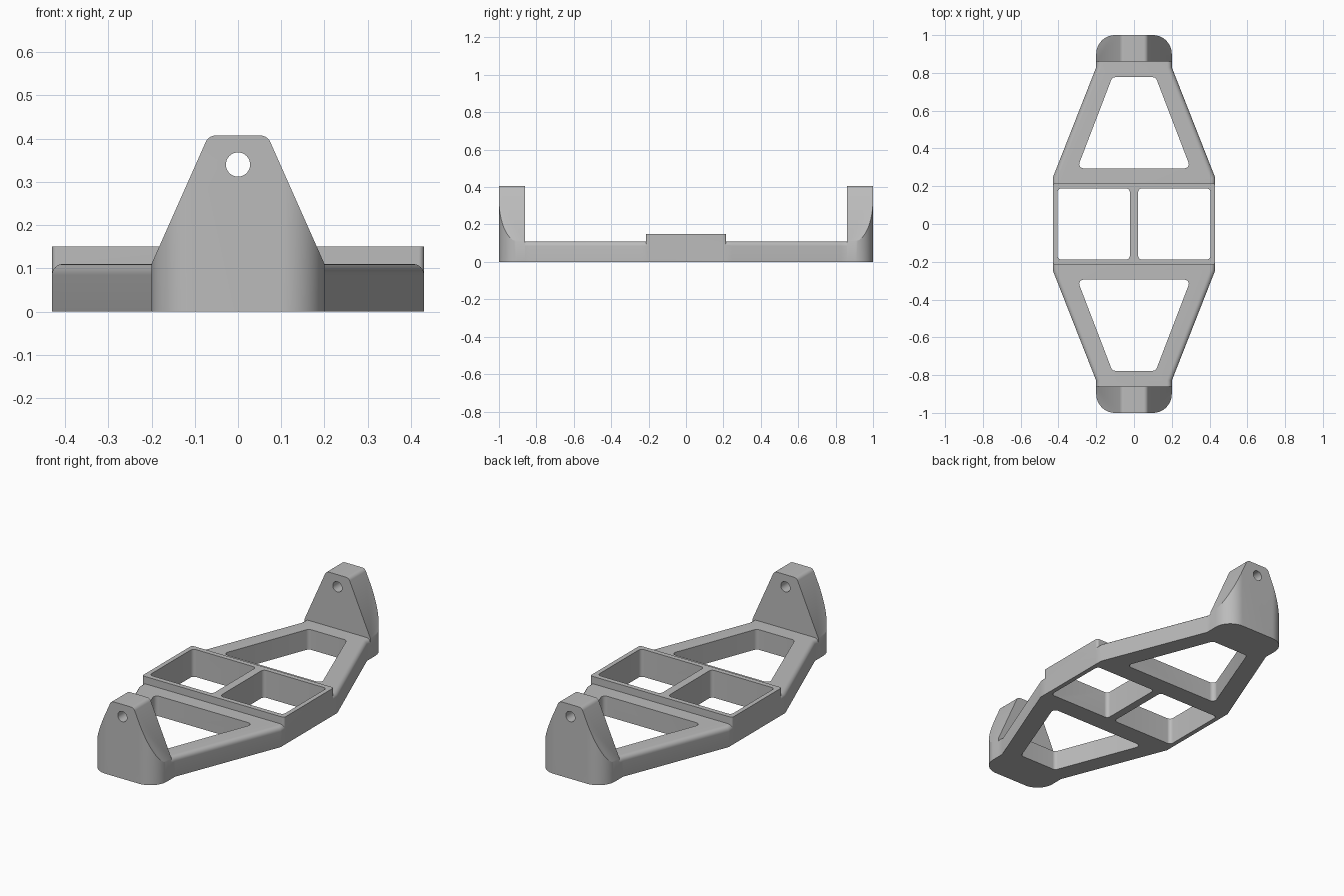
import bpy, bmesh, math
from mathutils import Vector

cube = bpy.data.objects.get("Cube")
if cube:
    bpy.data.objects.remove(cube, do_unlink=True)

grey = bpy.data.materials.new("plain_grey")
grey.use_nodes = True
COLOR = (0.5, 0.5, 0.5, 1)
grey.diffuse_color = COLOR
grey.node_tree.nodes["Principled BSDF"].inputs["Base Color"].default_value = COLOR


def fillet(corners, steps=10):
    """Round each (x, y, radius) corner of a closed outline."""
    out = []
    for i, (x, y, r) in enumerate(corners):
        p = Vector((x, y))
        if r == 0:
            out.append(p)
            continue
        a = (Vector(corners[i - 1][:2]) - p).normalized()
        b = (Vector(corners[(i + 1) % len(corners)][:2]) - p).normalized()
        half = a.angle(b) / 2
        centre = p + (a + b).normalized() * r / math.sin(half)
        start = p + a * r / math.tan(half) - centre
        end = p + b * r / math.tan(half) - centre
        turn = math.atan2(start.x * end.y - start.y * end.x, start.dot(end))
        for k in range(steps + 1):
            t = turn * k / steps
            c, s = math.cos(t), math.sin(t)
            out.append(centre + Vector((start.x * c - start.y * s, start.x * s + start.y * c)))
    return out


def prism(name, outline, lo, hi, along_y=False, soften=None):
    """Extrude an outline along z, or along y for front profiles."""
    bm = bmesh.new()
    place = (lambda p, d: (p.x, d, p.y)) if along_y else (lambda p, d: (p.x, p.y, d))
    face = bm.faces.new([bm.verts.new(place(p, lo)) for p in outline])
    grown = bmesh.ops.extrude_face_region(bm, geom=[face])["geom"]
    shift = Vector((0, hi - lo, 0)) if along_y else Vector((0, 0, hi - lo))
    bmesh.ops.translate(bm, vec=shift, verts=[v for v in grown if isinstance(v, bmesh.types.BMVert)])
    bmesh.ops.recalc_face_normals(bm, faces=bm.faces)
    if soften:
        # round the long upper side edges
        edges = [e for e in bm.edges if all(v.co.z > hi - 1e-4 for v in e.verts)
                 and abs(e.verts[0].co.y - e.verts[1].co.y) > 0.01]
        bmesh.ops.bevel(bm, geom=edges, offset=soften, segments=6, profile=0.5, affect='EDGES')
    mesh = bpy.data.meshes.new(name)
    bm.to_mesh(mesh)
    bm.free()
    mesh.materials.append(grey)
    obj = bpy.data.objects.new(name, mesh)
    bpy.context.collection.objects.link(obj)
    return obj


def combine(target, tool, operation):
    mod = target.modifiers.new(operation.lower(), 'BOOLEAN')
    mod.operation, mod.object, mod.solver = operation, tool, 'EXACT'
    bpy.context.view_layer.objects.active = target
    bpy.ops.object.modifier_apply(modifier=mod.name)
    bpy.data.objects.remove(tool, do_unlink=True)


def box(x0, x1, y, r):
    return fillet([(x0, -y, r), (x1, -y, r), (x1, y, r), (x0, y, r)])


def finish(obj):
    bpy.ops.object.select_all(action='DESELECT')
    obj.select_set(True)
    bpy.context.view_layer.objects.active = obj
    bpy.ops.object.shade_smooth_by_angle(angle=math.radians(25))


# Tapered frame with a raised middle block
side = [(0.2, -0.86), (0.2, -0.83), (0.43, -0.245), (0.43, 0.245), (0.2, 0.83), (0.2, 0.86)]
outline = [Vector(p) for p in side] + [Vector((-x, y)) for x, y in reversed(side)]
frame = prism("frame", outline, 0, 0.11, soften=0.025)
combine(frame, prism("middle_block", box(-0.43, 0.43, 0.215, 0.012), 0, 0.15), 'UNION')

# Two middle windows and two tapered end openings
for s in (-1, 1):
    x0, x1 = sorted((s * 0.022, s * 0.405))
    combine(frame, prism("window_cutter", box(x0, x1, 0.188, 0.02), -0.1, 0.3), 'DIFFERENCE')
    taper = [(-0.3, s * 0.295, 0.022), (0.3, s * 0.295, 0.022),
             (0.115, s * 0.777, 0.022), (-0.115, s * 0.777, 0.022)]
    combine(frame, prism("opening_cutter", fillet(taper), -0.1, 0.3), 'DIFFERENCE')
finish(frame)

# Upright end lug: front profile trimmed by a plan with rounded outer corners
profile = [(-0.2, 0, 0), (0.2, 0, 0), (0.2, 0.11, 0), (0.068, 0.407, 0.025),
           (-0.068, 0.407, 0.025), (-0.2, 0.11, 0)]
lug = prism("front_lug", fillet(profile), -1.1, -0.86, along_y=True)
plan = [(-0.2, -1, 0.1), (0.2, -1, 0.1), (0.2, -0.8, 0), (-0.2, -0.8, 0)]
combine(lug, prism("plan_trim", fillet(plan, 16), -0.1, 0.6), 'INTERSECT')
hole = [Vector((0.028 * math.cos(a), 0.34 + 0.028 * math.sin(a)))
        for a in (math.tau * k / 32 for k in range(32))]
combine(lug, prism("hole_cutter", hole, -1.2, -0.7, along_y=True), 'DIFFERENCE')
finish(lug)

back = lug.copy()
back.data = lug.data.copy()
back.name = "back_lug"
back.rotation_euler.z = math.pi
bpy.context.collection.objects.link(back)
